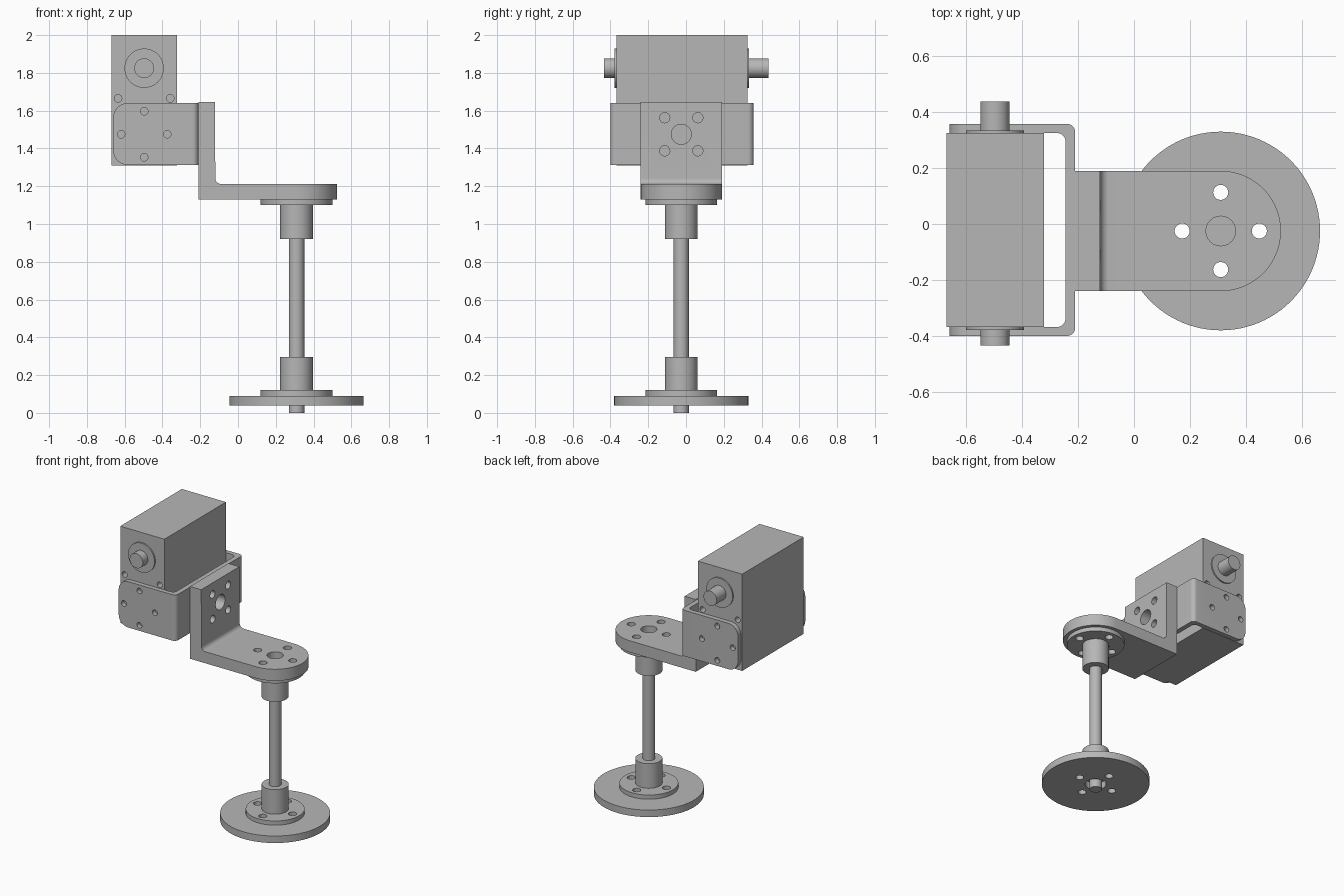
import bpy, bmesh, math
from mathutils import Vector

cube = bpy.data.objects.get("Cube")
if cube:
    bpy.data.objects.remove(cube, do_unlink=True)

grey = bpy.data.materials.new("light grey metal")
grey.use_nodes = True
colour = (0.47, 0.47, 0.47, 1)
grey.diffuse_color = colour
grey.node_tree.nodes["Principled BSDF"].inputs["Base Color"].default_value = colour

PLACE = {"X": lambda u, v, w: (w, u, v),
         "Y": lambda u, v, w: (u, w, v),
         "Z": lambda u, v, w: (u, v, w)}


def arc(u, v, r, start, end, steps=10):
    """Points along an arc, angles in degrees."""
    angles = [math.radians(start + (end - start) * i / steps) for i in range(steps + 1)]
    return [(u + r * math.cos(a), v + r * math.sin(a)) for a in angles]


def prism(name, outline, axis, low, high):
    """Extrude a flat outline along an axis."""
    bm = bmesh.new()
    face = bm.faces.new([bm.verts.new(PLACE[axis](u, v, low)) for u, v in outline])
    top = bmesh.ops.extrude_face_region(bm, geom=[face])["geom"]
    shift = Vector(PLACE[axis](0, 0, high - low))
    bmesh.ops.translate(bm, vec=shift, verts=[g for g in top if isinstance(g, bmesh.types.BMVert)])
    bmesh.ops.recalc_face_normals(bm, faces=bm.faces)
    mesh = bpy.data.meshes.new(name)
    bm.to_mesh(mesh)
    bm.free()
    mesh.materials.append(grey)
    obj = bpy.data.objects.new(name, mesh)
    bpy.context.collection.objects.link(obj)
    return obj


def cylinder(name, u, v, r, axis, low, high, sides=48):
    return prism(name, arc(u, v, r, 0, 360, sides)[:-1], axis, low, high)


def combine(obj, tools, operation="DIFFERENCE"):
    """Apply booleans and remove the cutters."""
    for tool in tools:
        tool.hide_render = True
        mod = obj.modifiers.new("cut", "BOOLEAN")
        mod.operation, mod.object, mod.solver = operation, tool, "EXACT"
    graph = bpy.context.evaluated_depsgraph_get()
    mesh = bpy.data.meshes.new_from_object(obj.evaluated_get(graph))
    obj.modifiers.clear()
    obj.data = mesh
    for tool in tools:
        bpy.data.objects.remove(tool, do_unlink=True)


def drill(obj, u, v, distance, r, axis, low, high, turn=0, bore=0):
    """Four holes on a circle, with an optional central bore."""
    spots = [(p, r) for p in arc(u, v, distance, turn, turn + 360, 4)[:-1]]
    if bore:
        spots.append(((u, v), bore))
    combine(obj, [cylinder("cutter", p[0], p[1], s, axis, low, high, 24) for p, s in spots])


parts = []
CX, CY = 0.31, -0.025      # upright axis
SX, SZ = -0.497, 1.475     # bracket hole centre

# Base disc, flanged hubs and upright shaft
disc = cylinder("base_disc", CX, CY, 0.355, "Z", 0.04, 0.09, 96)
drill(disc, CX, CY, 0.138, 0.027, "Z", 0, 0.2, bore=0.07)
parts.append(disc)
for side, flange, hub in (("lower", (0.09, 0.12), (0.12, 0.295)),
                          ("upper", (1.10, 1.13), (0.92, 1.10))):
    plate = cylinder(side + "_flange", CX, CY, 0.19, "Z", *flange, 64)
    drill(plate, CX, CY, 0.138, 0.027, "Z", flange[0] - 0.1, flange[1] + 0.1)
    parts += [plate, cylinder(side + "_hub", CX, CY, 0.087, "Z", *hub)]
parts.append(cylinder("upright_shaft", CX, CY, 0.041, "Z", 0, 1.13))

# L-shaped bracket with a rounded end
profile = [(-0.21, 1.13), (0.525, 1.13), (0.525, 1.212)]
profile += arc(-0.09, 1.242, 0.03, 270, 180) + [(-0.122, 1.645), (-0.21, 1.645)]
angle = prism("angle_bracket", profile, "Y", CY - 0.215, CY + 0.215)
outline = [(-0.5, CY + 0.3), (-0.5, CY - 0.3), (0.1, CY - 0.3), (0.1, CY - 0.2149)]
outline += arc(CX, CY, 0.2149, -90, 90, 40) + [(0.1, CY + 0.2149), (0.1, CY + 0.3)]
combine(angle, [prism("cutter", outline, "Z", 1, 1.8)], "INTERSECT")
drill(angle, CX, CY, 0.138, 0.027, "Z", 1.05, 1.3, bore=0.053)
drill(angle, CY, SZ, 0.124, 0.027, "X", -0.3, -0.05, turn=45, bore=0.053)
parts.append(angle)

# U-shaped bracket around the servo
profile = [(-0.66, 0.358)] + arc(-0.24, 0.328, 0.03, 90, 0)
profile += arc(-0.24, -0.37, 0.03, 0, -90) + [(-0.66, -0.40), (-0.66, -0.368)]
profile += arc(-0.275, -0.338, 0.03, -90, 0) + arc(-0.275, 0.295, 0.03, 0, 90)
profile += [(-0.66, 0.325)]
cradle = prism("cradle_bracket", profile, "Z", 1.313, 1.64)
outline = [(-0.1, 1.2), (-0.1, 1.8), (-0.3, 1.8), (-0.3, 1.6399)]
outline += arc(-0.585, 1.565, 0.0749, 90, 180) + arc(-0.585, 1.388, 0.0749, 180, 270)
outline += [(-0.3, 1.3131), (-0.3, 1.2)]
combine(cradle, [prism("cutter", outline, "Y", -0.6, 0.6)], "INTERSECT")
drill(cradle, SX, SZ, 0.122, 0.02, "Y", -0.6, 0.6)
drill(cradle, CY, SZ, 0.124, 0.027, "X", -0.3, -0.15, turn=45, bore=0.053)
parts.append(cradle)

# Servo body with blind screw holes
body = prism("servo_body", [(-0.67, 1.311), (-0.322, 1.311), (-0.322, 2), (-0.67, 2)],
             "Y", -0.368, 0.325)
combine(body, [cylinder("cutter", SX + dx, 1.665, 0.02, "Y", low, low + 0.1, 24)
               for dx in (-0.138, 0.138) for low in (-0.42, 0.27)])
parts.append(body)

# Servo collars and output shafts
for side, face, lip, tip in (("front", -0.368, -0.378, -0.435), ("rear", 0.325, 0.334, 0.438)):
    parts.append(cylinder(side + "_collar", SX, 1.825, 0.104, "Y", face, lip, 64))
    parts.append(cylinder(side + "_output_shaft", SX, 1.825, 0.052, "Y", face, tip))

# Smooth the round walls, keep the edges sharp
bpy.ops.object.select_all(action="DESELECT")
for part in parts:
    part.select_set(True)
bpy.context.view_layer.objects.active = parts[0]
bpy.ops.object.shade_smooth_by_angle(angle=math.radians(30))
